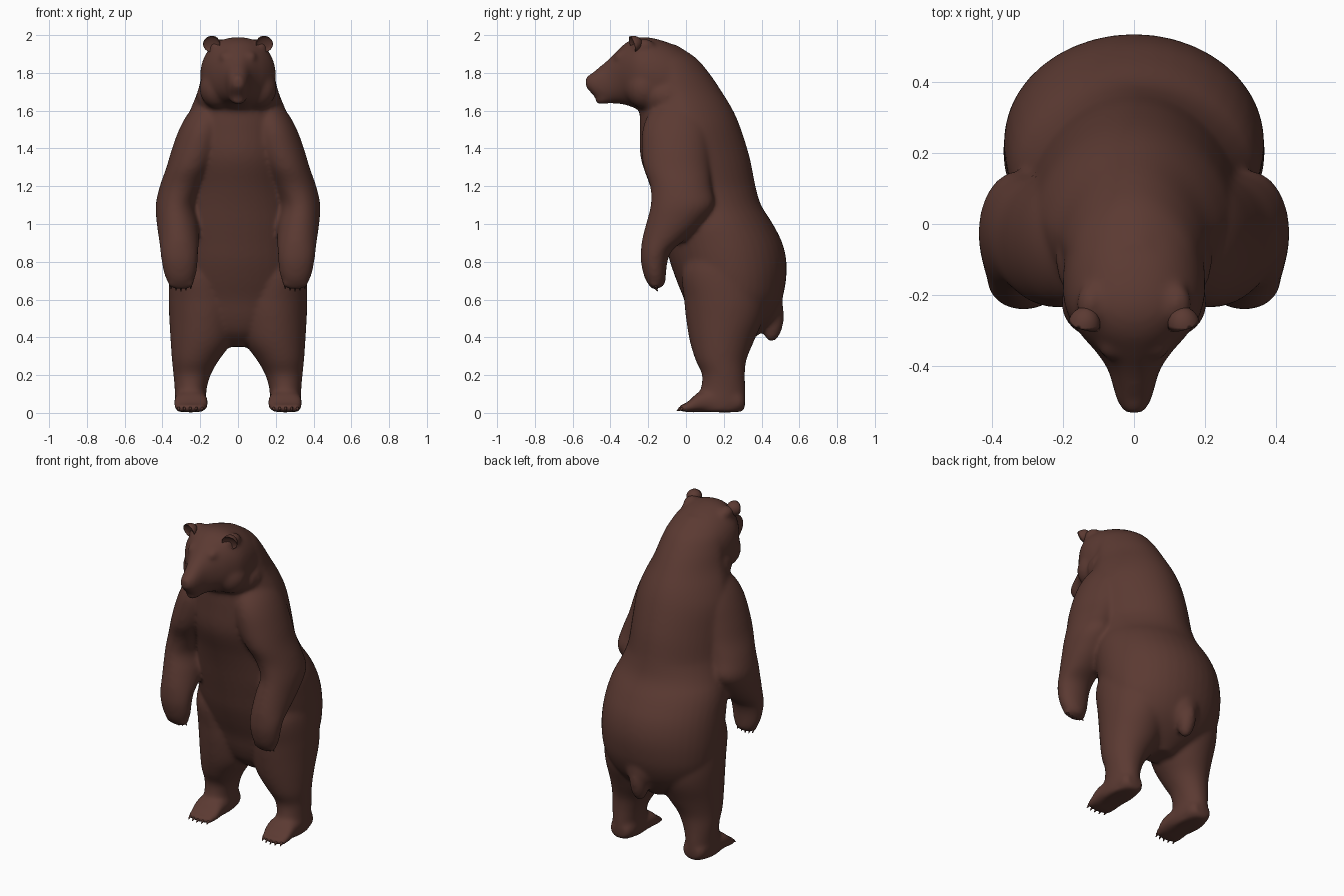
import bpy, bmesh, math
from mathutils import Vector, Matrix

if "Cube" in bpy.data.objects:
    bpy.data.objects.remove(bpy.data.objects["Cube"])

fur = bpy.data.materials.new("brown fur")
fur.diffuse_color = (0.105, 0.042, 0.032, 1)
fur.use_nodes = True
fur.node_tree.nodes["Principled BSDF"].inputs["Base Color"].default_value = fur.diffuse_color


def catmull(rows, steps=4):
    """Smoothly interpolate a table of section rows."""
    out = []
    for i in range(len(rows) - 1):
        p = [rows[max(0, min(len(rows) - 1, i + k))] for k in (-1, 0, 1, 2)]
        for s in range(steps):
            t = s / steps
            out.append([0.5 * (2 * b + (c - a) * t + (2 * a - 5 * b + 4 * c - d) * t * t
                               + (3 * b - a - 3 * c + d) * t ** 3)
                        for a, b, c, d in zip(*p)])
    return out + [list(rows[-1])]


def loft(bm, axis, rows, side=1, power=2.0, n=40):
    """Rows are (position, x min, x max, other min, other max) along z or y."""
    rings = []
    for pos, x0, x1, v0, v1 in catmull(rows):
        ring = []
        for k in range(n):
            a = 2 * math.pi * k / n
            c, s = math.cos(a), math.sin(a)
            u = math.copysign(abs(c) ** (2 / power), c)
            v = math.copysign(abs(s) ** (2 / power), s)
            x = side * ((x0 + x1) / 2 + u * (x1 - x0) / 2)
            w = (v0 + v1) / 2 + v * (v1 - v0) / 2
            # the upper back narrows towards the spine
            if axis == 'z' and x0 == -x1 and pos > 1.05 and v > 0:
                x *= 1 - .16 * v * min(1, (pos - 1.05) / .15)
            ring.append(bm.verts.new((x, w, pos) if axis == 'z' else (x, pos, w)))
        rings.append(ring)
    faces = [bm.faces.new(rings[0][::-1]), bm.faces.new(rings[-1])]
    for a, b in zip(rings, rings[1:]):
        for k in range(n):
            m = (k + 1) % n
            faces.append(bm.faces.new((a[k], a[m], b[m], b[k])))
    bmesh.ops.recalc_face_normals(bm, faces=faces)


def blob(bm, centre, radii, tilt=(0, 0, 0)):
    rot = Matrix.Rotation(tilt[2], 4, 'Z') @ Matrix.Rotation(tilt[1], 4, 'Y') @ Matrix.Rotation(tilt[0], 4, 'X')
    m = Matrix.Translation(centre) @ rot @ Matrix.Diagonal((*radii, 1))
    return bmesh.ops.create_uvsphere(bm, u_segments=20, v_segments=14, radius=1, matrix=m)["verts"], m


def finish(bm, name):
    mesh = bpy.data.meshes.new(name)
    bm.to_mesh(mesh)
    bm.free()
    mesh.materials.append(fur)
    ob = bpy.data.objects.new(name, mesh)
    bpy.context.collection.objects.link(ob)
    mesh.polygons.foreach_set("use_smooth", [True] * len(mesh.polygons))
    return ob


body = bmesh.new()

# torso, from crotch to the neck hump
torso = [(.35, .06, .14, .30), (.42, .20, .06, .39), (.5, .30, .02, .46), (.6, .345, -.01, .508),
         (.7, .362, -.05, .529), (.8, .366, -.085, .532), (.9, .362, -.11, .51), (1.0, .35, -.135, .46),
         (1.1, .32, -.16, .398), (1.2, .30, -.19, .368), (1.35, .295, -.24, .338), (1.5, .285, -.245, .292),
         (1.6, .255, -.245, .25), (1.7, .215, -.25, .19), (1.8, .19, -.25, .122), (1.88, .16, -.25, .052),
         (1.95, .09, -.25, -.055)]
loft(body, 'z', [(z, -w, w, a, b) for z, w, a, b in torso])

# skull and muzzle
head = [(.03, .16, 1.55, 1.895), (-.08, .192, 1.56, 1.955), (-.18, .2, 1.585, 1.985), (-.25, .188, 1.605, 1.988),
        (-.31, .15, 1.628, 1.965), (-.36, .106, 1.637, 1.922), (-.41, .073, 1.64, 1.872),
        (-.46, .058, 1.655, 1.83), (-.5, .046, 1.69, 1.797), (-.53, .026, 1.722, 1.772)]
loft(body, 'y', [(y, -w, w, a, b) for y, w, a, b in head], power=2.15)
blob(body, (0, -.507, 1.765), (.033, .027, .026))
# lower jaw and throat ruff
blob(body, (0, -.42, 1.665), (.046, .065, .028), (.25, 0, 0))
blob(body, (0, -.1, 1.675), (.222, .18, .14))
# stubby tail, blended into the rump
blob(body, (0, .462, .49), (.052, .056, .115), (-.12, 0, 0))
blob(body, (0, .42, .57), (.1, .095, .13))

leg = [(.005, .185, .325, .05, .30), (.05, .167, .335, .04, .315), (.12, .167, .335, .075, .315),
       (.2, .145, .342, .085, .312), (.28, .10, .35, .05, .32), (.38, .03, .357, .02, .36),
       (.5, .0, .364, .0, .41), (.6, .0, .367, -.01, .42), (.75, .05, .36, -.02, .40), (.9, .1, .33, .05, .35)]
foot = [(.31, .2, .3, .02, .09), (.27, .175, .325, .004, .12), (.15, .165, .335, .003, .12),
        (.07, .16, .338, .003, .11), (.02, .163, .338, .003, .068), (-.01, .18, .325, .006, .045)]
arm = [(1.66, .04, .20, -.14, .06), (1.58, .05, .268, -.2, .10), (1.5, .06, .312, -.23, .125),
       (1.4, .08, .349, -.235, .13), (1.3, .125, .379, -.225, .13), (1.2, .18, .414, -.19, .135),
       (1.1, .222, .436, -.187, .147), (1.0, .21, .43, -.212, .08), (.92, .207, .419, -.232, .0),
       (.86, .21, .412, -.239, -.073), (.8, .213, .404, -.239, -.098), (.73, .222, .39, -.224, -.106),
       (.69, .24, .37, -.207, -.11), (.665, .262, .345, -.185, -.125)]
claws = bmesh.new()
ears = bmesh.new()


def claw(start, end, r):
    a, b = Vector(start), Vector(end)
    m = Matrix.Translation((a + b) / 2) @ (b - a).to_track_quat('Z', 'Y').to_matrix().to_4x4()
    bmesh.ops.create_cone(claws, cap_ends=True, segments=8, radius1=r, radius2=r * .2,
                          depth=(b - a).length, matrix=m)


for s in (-1, 1):
    # limbs
    loft(body, 'z', leg, s)
    loft(body, 'y', foot, s, 2.6)
    loft(body, 'z', arm, s)
    # brow ridges, cheeks and the skull behind each ear
    blob(body, (s * .06, -.345, 1.885), (.04, .04, .03), (.6, 0, 0))
    blob(body, (s * .105, -.22, 1.72), (.1, .1, .11))
    blob(body, (s * .12, -.225, 1.94), (.042, .06, .042))
    for i in range(5):
        # toes and claws on foot and paw
        x = s * (.19 + i * .031)
        y = -.006 - .012 * math.sin(math.pi * i / 4)
        blob(body, (x, y, .026), (.018, .026, .021))
        claw((x, y - .012, .025), (x * 1.01, y - .03, .01), .009)
        x = s * (.25 + i * .026)
        z = .69 - .012 * math.sin(math.pi * i / 4)
        blob(body, (x, -.165, z), (.016, .03, .028))
        claw((x, -.165, z - .01), (x, -.15, z - .034), .009)
    # cupped ears: the front half of each ball is folded inward
    verts, m = blob(ears, (s * .136, -.268, 1.957), (.046, .055, .043), (.3, s * .3, s * .35))
    inv = m.inverted()
    for v in verts:
        p = inv @ v.co
        if p.y < 0:
            p.y *= -.25
        p.y -= .35
        v.co = m @ p
bmesh.ops.recalc_face_normals(ears, faces=ears.faces)

# fuse the body parts into one smooth skin
bear = finish(body, "bear_body")
mod = bear.modifiers.new("fuse", 'REMESH')
mod.mode = 'VOXEL'
mod.voxel_size = .011
mod.use_smooth_shade = True
mod = bear.modifiers.new("soften", 'SMOOTH')
mod.factor = .5
mod.iterations = 14
bpy.context.view_layer.objects.active = bear
bear.select_set(True)
for name in ("fuse", "soften"):
    bpy.ops.object.modifier_apply(modifier=name)
finish(ears, "ears")
finish(claws, "claws")
